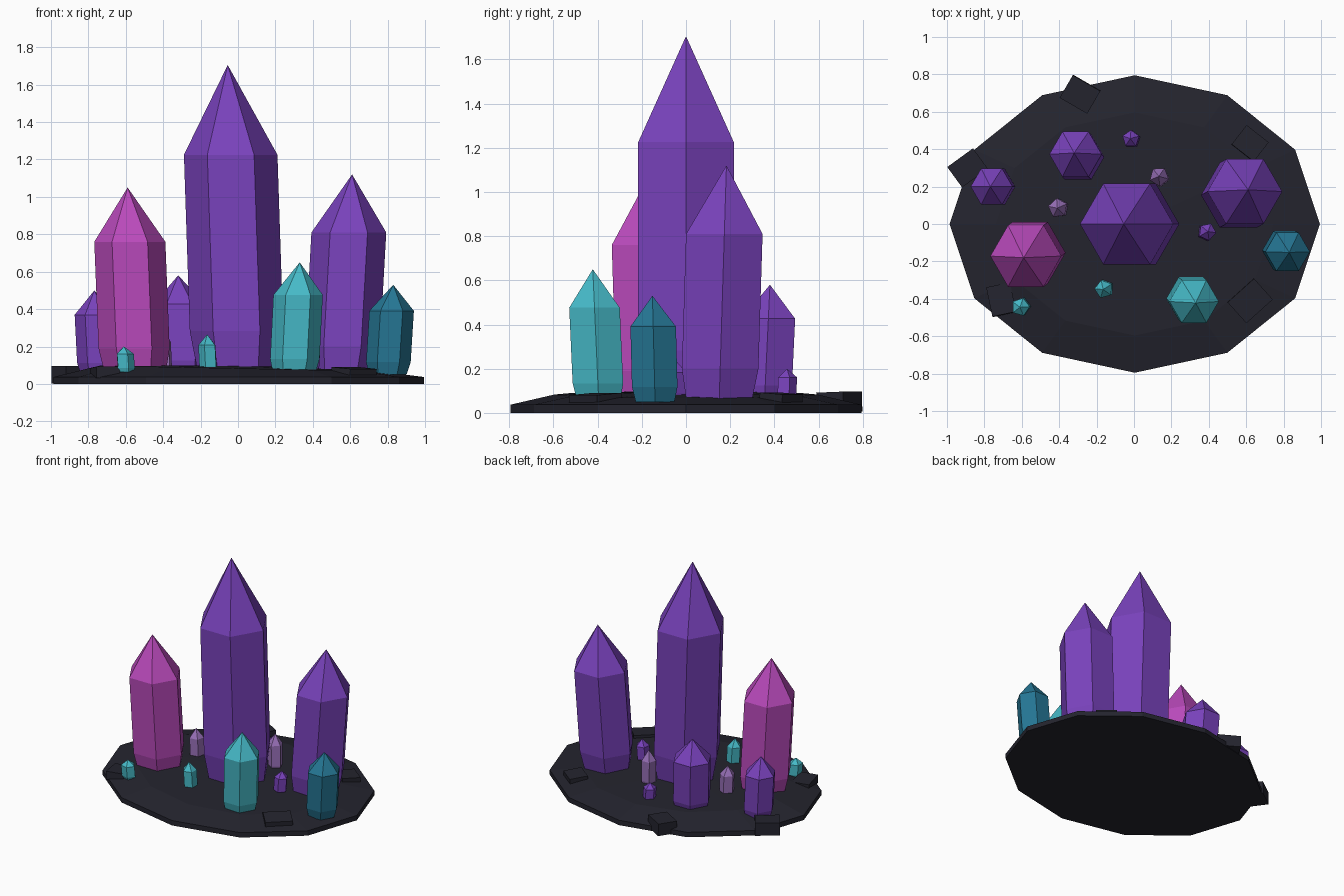
import bpy
import bmesh
from math import sin, cos, pi, radians
from mathutils import Matrix, Vector

if "Cube" in bpy.data.objects:
    bpy.data.objects.remove(bpy.data.objects["Cube"], do_unlink=True)


def make_material(name, rgb):
    """Flat material from 0-255 display values."""
    linear = [((c / 255 + 0.055) / 1.055) ** 2.4 for c in rgb] + [1.0]
    mat = bpy.data.materials.new(name)
    mat.use_nodes = True
    mat.diffuse_color = linear
    bsdf = mat.node_tree.nodes["Principled BSDF"]
    bsdf.inputs["Base Color"].default_value = linear
    bsdf.inputs["Roughness"].default_value = 0.6
    return mat


purple = make_material("purple", (121, 66, 188))
magenta = make_material("magenta", (186, 74, 188))
teal = make_material("teal", (70, 186, 200))
deep_teal = make_material("deep_teal", (37, 118, 148))
lilac = make_material("lilac", (152, 112, 184))
rock = make_material("dark_rock", (36, 36, 46))


def finish(bm, name, mat):
    bmesh.ops.recalc_face_normals(bm, faces=bm.faces)
    mesh = bpy.data.meshes.new(name)
    bm.to_mesh(mesh)
    bm.free()
    mesh.materials.append(mat)
    obj = bpy.data.objects.new(name, mesh)
    bpy.context.collection.objects.link(obj)
    return obj


def loft(name, rings, tip, mat):
    """Skin a list of rings, cap the first and fan the last to a tip."""
    bm = bmesh.new()
    loops = [[bm.verts.new(p) for p in ring] for ring in rings]
    n = len(loops[0])
    bm.faces.new(loops[0])
    for low, high in zip(loops, loops[1:]):
        for i in range(n):
            j = (i + 1) % n
            bm.faces.new((low[i], low[j], high[j], high[i]))
    apex = bm.verts.new(tip)
    for i in range(n):
        bm.faces.new((loops[-1][i], loops[-1][(i + 1) % n], apex))
    return finish(bm, name, mat)


def crystal(name, base, tip, radius, mat, sides=6, turn=0.0):
    """Leaning prism with a pinched foot and a pointed cap."""
    base, tip = Vector(base), Vector(tip)
    rings = []
    for t, scale in ((0, 0.85), (0.14, 1.0), (0.71, 1.0)):
        centre = base.lerp(tip, t)
        rings.append([
            centre + Vector((cos(a), sin(a), 0)) * radius * scale
            for a in (turn + 2 * pi * i / sides for i in range(sides))])
    return loft(name, rings, tip, mat)


# Rock base: twelve-sided slab with a sloping shoulder
def base_ring(scale, height, slope=0.0):
    ring = []
    for i in range(12):
        a = 2 * pi * i / 12
        x, y = 0.99 * scale * cos(a), 0.795 * scale * sin(a)
        ring.append((x + 0.004, y, height - slope * x))
    return ring


loft("rock_base",
     [base_ring(1, 0), base_ring(1, 0.037), base_ring(0.75, 0.083, 0.02)],
     (0, 0, 0.1), rock)

# Stone chips: centre, size, turn and tilt
chips = [
    ("left_chip", (-0.89, 0.3, 0.049), (0.17, 0.135, 0.095), 36, 0),
    ("back_chip", (-0.288, 0.694, 0.049), (0.17, 0.14, 0.09), -30, 2),
    ("front_left_chip", (-0.71, -0.405, 0.058), (0.13, 0.16, 0.06), 12, -3),
    ("front_right_chip", (0.62, -0.41, 0.058), (0.19, 0.15, 0.055), 42, 4),
    ("back_right_chip", (0.62, 0.43, 0.058), (0.15, 0.13, 0.06), -38, -4),
]
for name, centre, size, turn, tilt in chips:
    bm = bmesh.new()
    bmesh.ops.create_cube(bm, size=1, matrix=(
        Matrix.Translation(centre)
        @ Matrix.Rotation(radians(turn), 4, "Z")
        @ Matrix.Rotation(radians(tilt), 4, "X")
        @ Matrix.Diagonal((*size, 1))))
    finish(bm, name, rock)

# Large crystals
crystal("main_crystal", (0, 0, 0.05), (-0.055, 0, 1.705), 0.25, purple)
crystal("right_crystal", (0.55, 0.15, 0.05), (0.61, 0.183, 1.12), 0.2, purple)
crystal("left_crystal", (-0.55, -0.15, 0.05), (-0.59, -0.18, 1.05), 0.19, magenta)
crystal("back_crystal", (-0.295, 0.355, 0.05), (-0.32, 0.38, 0.58), 0.14, purple)
crystal("far_left_crystal", (-0.745, 0.2, 0.05), (-0.768, 0.2, 0.5), 0.112, purple)
crystal("front_crystal", (0.3, -0.395, 0.05), (0.33, -0.422, 0.65), 0.132, teal)
crystal("far_right_crystal", (0.8, -0.14, 0.05), (0.83, -0.152, 0.53), 0.119, deep_teal)

# Small five-sided shards: foot position, tip shift, tip height, radius, colour
shards = [
    ("back_shard", (-0.01, 0.452), (-0.01, 0.005), 0.2, 0.047, purple),
    ("inner_back_shard", (0.138, 0.25), (-0.005, 0.005), 0.33, 0.053, lilac),
    ("inner_left_shard", (-0.4, 0.085), (-0.01, 0.0), 0.29, 0.053, lilac),
    ("inner_right_shard", (0.385, -0.045), (0.01, 0.005), 0.23, 0.048, purple),
    ("front_shard", (-0.155, -0.345), (-0.01, -0.005), 0.265, 0.05, teal),
    ("front_left_shard", (-0.6, -0.44), (-0.01, -0.005), 0.2, 0.05, teal),
]
for i, (name, (x, y), (dx, dy), top, radius, mat) in enumerate(shards):
    crystal(name, (x, y, 0.065), (x + dx, y + dy, top), radius, mat, 5, 0.3 + 0.7 * i)
